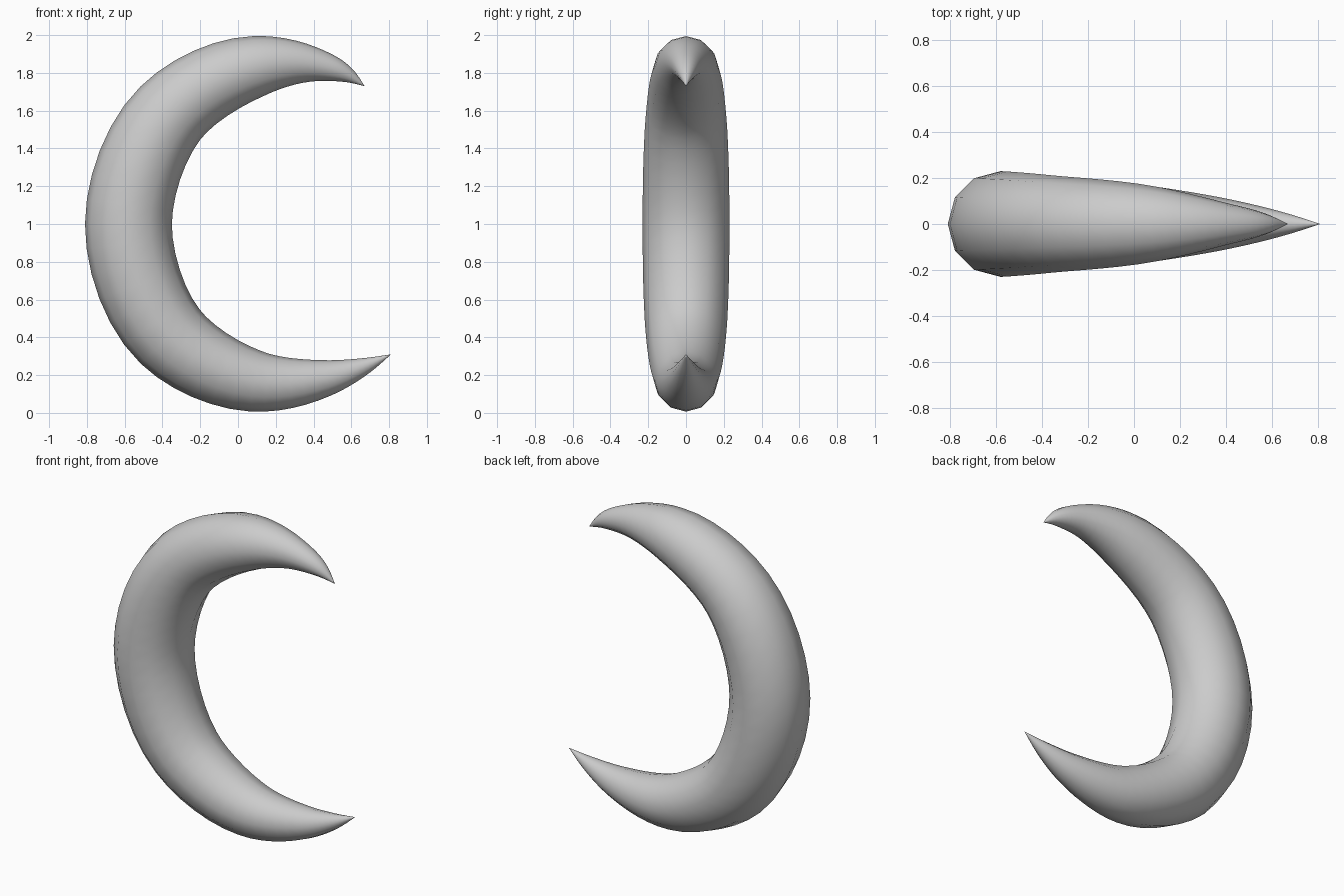
import bpy, bmesh, math
from mathutils import Vector

if "Cube" in bpy.data.objects:
    bpy.data.objects.remove(bpy.data.objects["Cube"])

# Centre line stations from the upper tip to the lower tip: x, z, radius
STATIONS = [Vector(p) for p in [
    (0.67, 1.73, 0.0), (0.57, 1.795, 0.046), (0.40, 1.845, 0.092), (0.11, 1.838, 0.160),
    (-0.36, 1.585, 0.212), (-0.58, 1.0, 0.23), (-0.36, 0.405, 0.212),
    (0.09, 0.168, 0.163), (0.47, 0.185, 0.096), (0.66, 0.243, 0.048), (0.81, 0.31, 0.0)]]
SIDES, STEPS = 12, 6


def smooth_path(pts, steps):
    """Chord-length cubic through the points."""
    n = len(pts)
    d = [(pts[i + 1] - pts[i]).length for i in range(n - 1)]
    s = [(pts[i + 1] - pts[i]) / d[i] for i in range(n - 1)]
    m = [(s[i - 1] * d[i] + s[i] * d[i - 1]) / (d[i - 1] + d[i]) for i in range(1, n - 1)]
    m = [s[0] * 1.5 - m[0] * 0.5] + m + [s[-1] * 1.5 - m[-1] * 0.5]
    out = []
    for i in range(n - 1):
        for k in range(steps):
            t = k / steps
            out.append(pts[i] * (2*t**3 - 3*t*t + 1) + m[i] * d[i] * (t**3 - 2*t*t + t)
                       + pts[i + 1] * (3*t*t - 2*t**3) + m[i + 1] * d[i] * (t**3 - t*t))
    return out + [pts[-1]]


# Tapered crescent: round rings swept along the path, closed to points
path = smooth_path(STATIONS, STEPS)
bm = bmesh.new()
rings = []
for i in range(1, len(path) - 1):
    x, z, r = path[i]
    t = path[i + 1] - path[i - 1]
    side = Vector((t.y, 0, -t.x)).normalized()
    rings.append([bm.verts.new(Vector((x, 0, z)) + side * r * math.cos(a) + Vector((0, r * math.sin(a), 0)))
                  for a in (2 * math.pi * j / SIDES for j in range(SIDES))])
tips = [bm.verts.new((p.x, 0, p.y)) for p in (path[0], path[-1])]
for j in range(SIDES):
    k = (j + 1) % SIDES
    for a, b in zip(rings, rings[1:]):
        bm.faces.new((a[j], a[k], b[k], b[j]))
    bm.faces.new((tips[0], rings[0][k], rings[0][j]))
    bm.faces.new((tips[1], rings[-1][j], rings[-1][k]))
bmesh.ops.recalc_face_normals(bm, faces=bm.faces)
for f in bm.faces:
    f.smooth = True
mesh = bpy.data.meshes.new("crescent")
bm.to_mesh(mesh)
bm.free()
bpy.context.collection.objects.link(bpy.data.objects.new("crescent", mesh))
